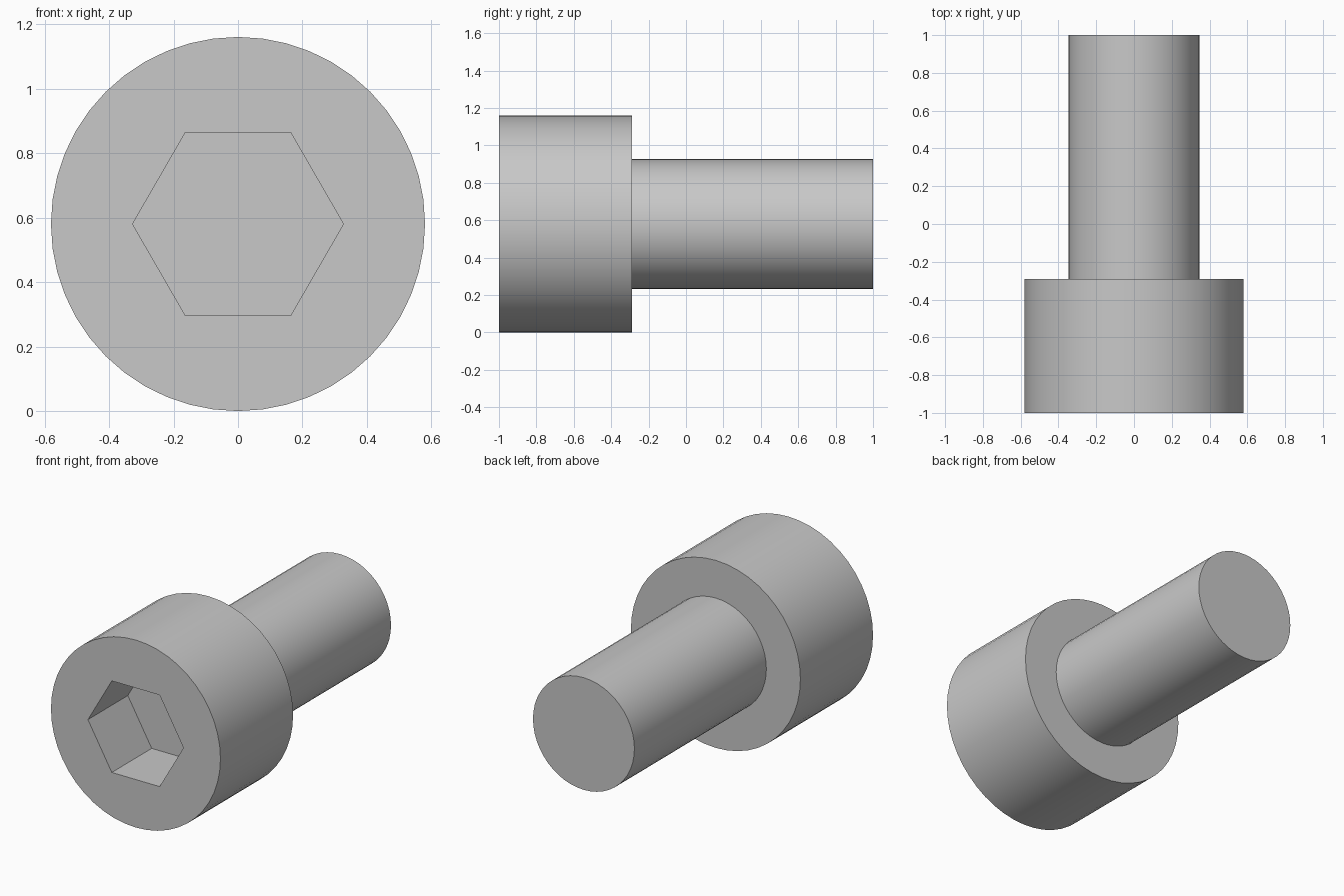
import bpy
import bmesh
from math import cos, sin, pi, radians

cube = bpy.data.objects.get("Cube")
if cube:
    bpy.data.objects.remove(cube, do_unlink=True)

SIDES = 48
HEAD_R, SHANK_R, SOCKET_R = 0.58, 0.347, 0.327
FRONT, SHOULDER, TIP, SOCKET_FLOOR = -1.0, -0.29, 1.0, -0.61

# Plain steel grey
steel = bpy.data.materials.new("steel_grey")
steel.use_nodes = True
colour = (0.58, 0.58, 0.58, 1)
steel.diffuse_color = colour
steel.node_tree.nodes["Principled BSDF"].inputs["Base Color"].default_value = colour

bm = bmesh.new()


def ring(radius, y, sides=SIDES):
    """Closed loop of vertices around the bolt axis."""
    angles = [2 * pi * i / sides for i in range(sides)]
    return [bm.verts.new((radius * cos(a), y, HEAD_R + radius * sin(a))) for a in angles]


def wall(a, b):
    """Quads joining two loops of equal count."""
    for i in range(len(a)):
        j = (i + 1) % len(a)
        bm.faces.new((a[i], a[j], b[j], b[i]))


# Head, shoulder and shank as one stepped body
head_front = ring(HEAD_R, FRONT)
head_back = ring(HEAD_R, SHOULDER)
shank_root = ring(SHANK_R, SHOULDER)
shank_tip = ring(SHANK_R, TIP)
wall(head_front, head_back)
wall(head_back, shank_root)
wall(shank_root, shank_tip)
bm.faces.new(shank_tip)

# Hexagonal socket
hex_rim = ring(SOCKET_R, FRONT, 6)
hex_floor = ring(SOCKET_R, SOCKET_FLOOR, 6)
wall(hex_rim, hex_floor)
bm.faces.new(hex_floor)

# Flat front face around the socket
rim_edges = [e for e in bm.edges if all(abs(v.co.y - FRONT) < 1e-5 for v in e.verts)]
bmesh.ops.triangle_fill(bm, use_beauty=True, use_dissolve=False, edges=rim_edges)
bmesh.ops.recalc_face_normals(bm, faces=bm.faces[:])

mesh = bpy.data.meshes.new("socket_head_bolt")
bm.to_mesh(mesh)
bm.free()
mesh.materials.append(steel)
bolt = bpy.data.objects.new("socket_head_bolt", mesh)
bpy.context.collection.objects.link(bolt)

# Smooth barrels with crisp rims
bpy.ops.object.select_all(action="DESELECT")
bolt.select_set(True)
bpy.context.view_layer.objects.active = bolt
bpy.ops.object.shade_smooth_by_angle(angle=radians(30))
